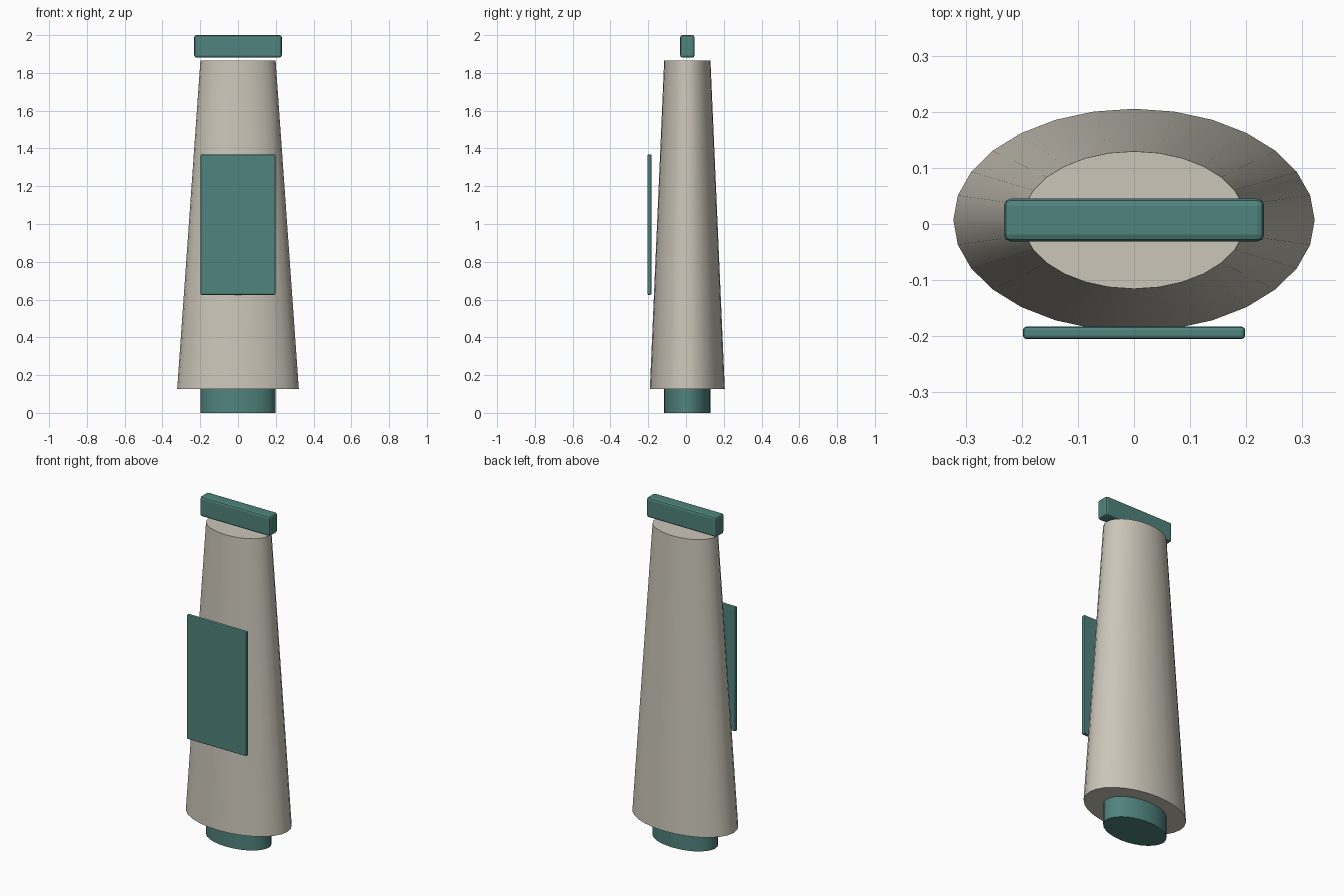
import bpy, math

if "Cube" in bpy.data.objects:
    bpy.data.objects.remove(bpy.data.objects["Cube"])


def material(name, rgb):
    m = bpy.data.materials.new(name)
    m.diffuse_color = (*rgb, 1)
    m.use_nodes = True
    m.node_tree.nodes["Principled BSDF"].inputs["Base Color"].default_value = m.diffuse_color
    return m


BEIGE = material("warm beige", (0.60, 0.565, 0.485))
TEAL = material("muted teal", (0.08, 0.228, 0.205))
CY = 0.007  # the column sits slightly behind the origin


def oval(name, z0, z1, r0, r1, ratio, mat):
    """Tapered 28-sided oval column with a vertex on the x axis."""
    n = 28
    verts = []
    for r, z in ((r0, z0), (r1, z1)):
        for i in range(n):
            a = 2 * math.pi * i / n
            verts.append((r * math.cos(a), CY + r * ratio * math.sin(a), z))
    faces = [(i, (i + 1) % n, n + (i + 1) % n, n + i) for i in range(n)]
    faces += [tuple(reversed(range(n))), tuple(range(n, 2 * n))]
    me = bpy.data.meshes.new(name)
    me.from_pydata(verts, [], faces)
    me.materials.append(mat)
    ob = bpy.data.objects.new(name, me)
    bpy.context.collection.objects.link(ob)
    smooth(ob)
    return ob


def smooth(ob):
    bpy.ops.object.select_all(action='DESELECT')
    bpy.context.view_layer.objects.active = ob
    ob.select_set(True)
    bpy.ops.object.shade_smooth_by_angle(angle=math.radians(30))


def slab(name, lo, hi, bevel, mat):
    """Box between two corners with softened edges."""
    bpy.ops.mesh.primitive_cube_add(
        size=1, location=[(a + b) / 2 for a, b in zip(lo, hi)])
    ob = bpy.context.object
    ob.name = name
    ob.scale = [b - a for a, b in zip(lo, hi)]
    bpy.ops.object.transform_apply(location=False, rotation=False, scale=True)
    mod = ob.modifiers.new("soft edges", 'BEVEL')
    mod.width = bevel
    mod.segments = 2
    ob.data.materials.append(mat)
    return ob


# tapered body and its foot
oval("body", 0.127, 1.865, 0.322, 0.199, 0.616, BEIGE)
oval("foot", 0.0, 0.127, 0.199, 0.199, 0.616, TEAL)

# floating bar over the top, and the front panel
slab("top_bar", (-0.232, -0.031, 1.881), (0.232, 0.045, 2.0), 0.012, TEAL)
slab("front_panel", (-0.198, -0.205, 0.625), (0.198, -0.183, 1.368), 0.006, TEAL)
